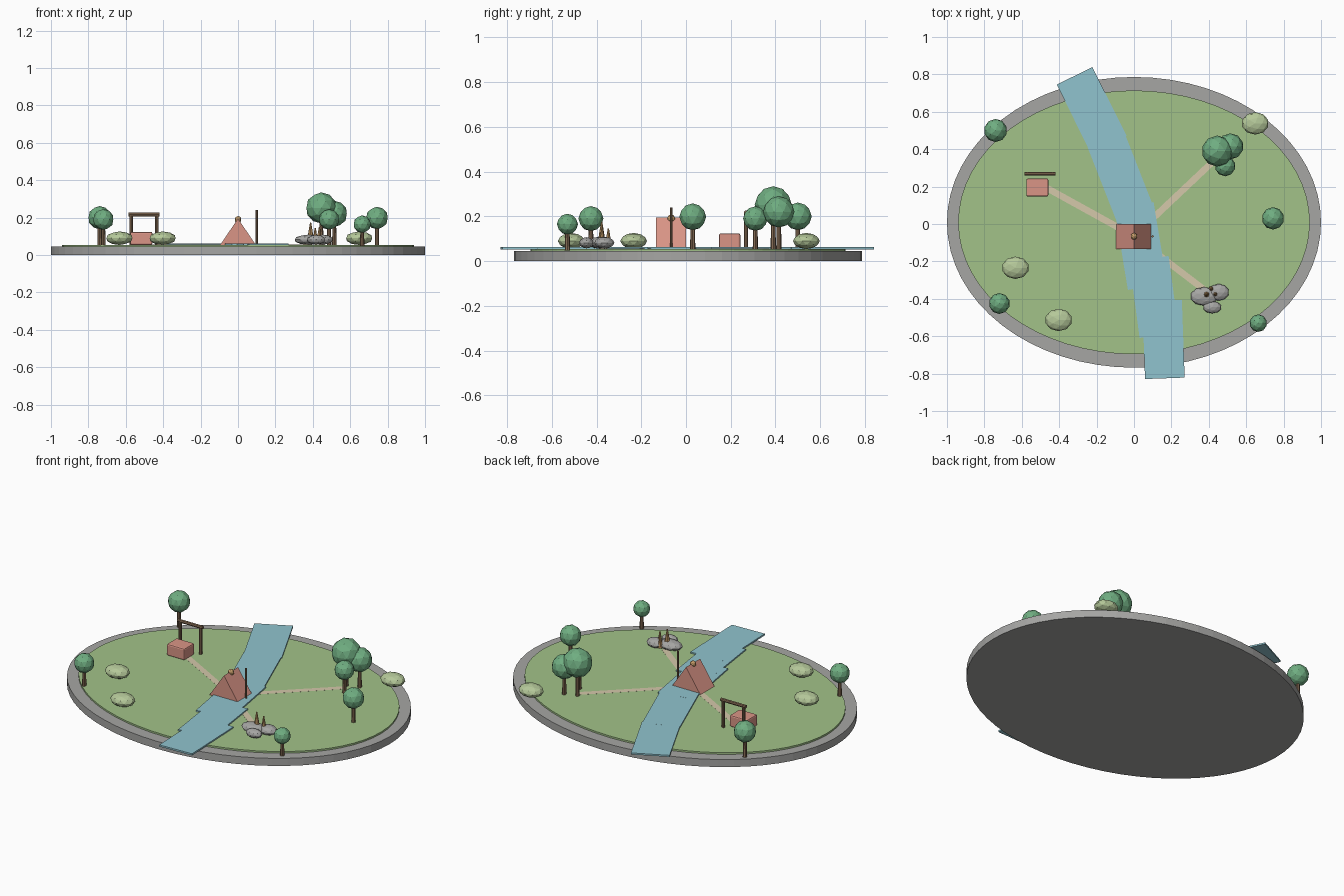
import bpy, math
from mathutils import Vector

if "Cube" in bpy.data.objects:
    bpy.data.objects.remove(bpy.data.objects["Cube"])

TOP = 0.055  # grass level


def mat(name, r, g, b):
    m = bpy.data.materials.new(name)
    m.diffuse_color = (r, g, b, 1)
    m.use_nodes = True
    m.node_tree.nodes["Principled BSDF"].inputs["Base Color"].default_value = m.diffuse_color
    return m


GRASS = mat("grass", 0.36, 0.54, 0.25)
WATER = mat("water", 0.28, 0.55, 0.62)
SAND = mat("sand", 0.66, 0.58, 0.40)
LEAF = mat("leaf", 0.16, 0.42, 0.22)
BUSH = mat("bush", 0.46, 0.58, 0.32)
BARK = mat("bark", 0.24, 0.15, 0.09)
CLOTH = mat("cloth", 0.70, 0.30, 0.24)
WOOD = mat("wood", 0.55, 0.33, 0.14)
STONE = mat("stone", 0.38, 0.38, 0.37)


def done(name, m):
    o = bpy.context.object
    o.name = name
    if m:
        o.data.materials.append(m)
    return o


def disc(name, rx, ry, z0, z1, m):
    bpy.ops.mesh.primitive_cylinder_add(vertices=64, radius=1, depth=1,
                                        location=(0, 0.009, (z0 + z1) / 2))
    bpy.context.object.scale = (rx, ry, z1 - z0)
    return done(name, m)


def rod(name, a, b, r, m, r2=None, n=8):
    a, b = Vector(a), Vector(b)
    d = b - a
    bpy.ops.mesh.primitive_cone_add(vertices=n, radius1=r, radius2=r if r2 is None else r2,
                                    depth=d.length, location=(a + b) / 2,
                                    rotation=d.to_track_quat('Z', 'Y').to_euler())
    return done(name, m)


def blob(name, loc, size, m, sub=2):
    bpy.ops.mesh.primitive_ico_sphere_add(subdivisions=sub, radius=1, location=loc)
    bpy.context.object.scale = size
    return done(name, m)


def strip(name, a, b, width, z0, z1, m):
    d = Vector(b) - Vector(a)
    bpy.ops.mesh.primitive_cube_add(size=1, location=((a[0] + b[0]) / 2, (a[1] + b[1]) / 2, (z0 + z1) / 2),
                                    rotation=(0, 0, math.atan2(d.y, d.x)))
    bpy.context.object.scale = (d.length, width, z1 - z0)
    return done(name, m)


# island: stone rim and grass
disc("stone_rim", 1.0, 0.777, 0, 0.045, STONE)
disc("grass", 0.94, 0.705, 0.03, TOP, GRASS)

# river made of overlapping slabs
river = [((-0.318, 0.792), (-0.135, 0.425)), ((-0.15, 0.45), (0.005, 0.055)),
         ((0.0, 0.10), (0.072, -0.335)), ((0.08, -0.185), (0.135, -0.595)),
         ((0.15, -0.41), (0.165, -0.825))]
for i, (a, b) in enumerate(river):
    strip(f"river_{i}", a, b, 0.212, 0.053, 0.0625 + i * 0.0001, WATER)

# footpaths flush with the grass
for i, end in enumerate([(0.45, 0.36), (0.40, -0.37), (-0.48, 0.2)]):
    strip(f"path_{i}", (0, -0.065), end, 0.035, 0.045, TOP + 0.0004, SAND)

# trees: x, y, crown height, crown radius
trees = [(-0.74, 0.5, 0.2, 0.062), (0.445, 0.39, 0.252, 0.083), (0.515, 0.415, 0.22, 0.07),
         (0.487, 0.31, 0.19, 0.055), (0.743, 0.03, 0.198, 0.06),
         (0.664, -0.53, 0.165, 0.047), (-0.72, -0.425, 0.19, 0.056)]
for i, (x, y, z, r) in enumerate(trees):
    rod(f"trunk_{i}", (x, y, 0.048), (x, y, z), 0.012, BARK, 0.009)
    blob(f"crown_{i}", (x, y, z), (r, r, r), LEAF)

# bushes
for i, (x, y) in enumerate([(0.648, 0.538), (-0.634, -0.234), (-0.403, -0.513)]):
    blob(f"bush_{i}", (x, y, 0.09), (0.073, 0.06, 0.036), BUSH)

# tent: triangular prism
verts = [(x, y, z) for y in (-0.133, 0.0) for x, z in ((-0.095, TOP), (0.095, TOP), (0, 0.195))]
me = bpy.data.meshes.new("tent")
me.from_pydata(verts, [], [(0, 1, 2), (5, 4, 3), (0, 3, 4, 1), (1, 4, 5, 2), (2, 5, 3, 0)])
me.materials.append(CLOTH)
bpy.context.collection.objects.link(bpy.data.objects.new("tent", me))
blob("tent_knob", (0, -0.066, 0.19), (0.018, 0.018, 0.018), WOOD)
rod("flag_pole", (0.1, -0.066, TOP), (0.1, -0.066, 0.24), 0.006, BARK)

# gate frame and crate
for x in (-0.57, -0.435):
    rod("gate_post", (x, 0.268, TOP), (x, 0.268, 0.222), 0.009, BARK)
rod("gate_beam", (-0.585, 0.268, 0.217), (-0.42, 0.268, 0.217), 0.01, BARK)
bpy.ops.mesh.primitive_cube_add(size=1, location=(-0.517, 0.195, 0.0895))
bpy.context.object.scale = (0.118, 0.096, 0.069)
bpy.ops.object.transform_apply(location=False, rotation=False, scale=True)
crate = done("crate", CLOTH)
bev = crate.modifiers.new("bevel", 'BEVEL')
bev.width = 0.008
bev.segments = 2

# rocks with small spires
for i, (x, y, rx, ry, rz) in enumerate([(0.375, -0.387, 0.075, 0.05, 0.027),
                                        (0.453, -0.365, 0.056, 0.045, 0.027),
                                        (0.418, -0.445, 0.05, 0.033, 0.025)]):
    blob(f"rock_{i}", (x, y, 0.082), (rx, ry, rz), STONE)
for i, (x, y, z, r) in enumerate([(0.388, -0.377, 0.175, 0.02), (0.413, -0.347, 0.145, 0.015),
                                  (0.435, -0.375, 0.15, 0.016)]):
    rod(f"spire_{i}", (x, y, 0.07), (x, y, z), r, WOOD, 0.003)
